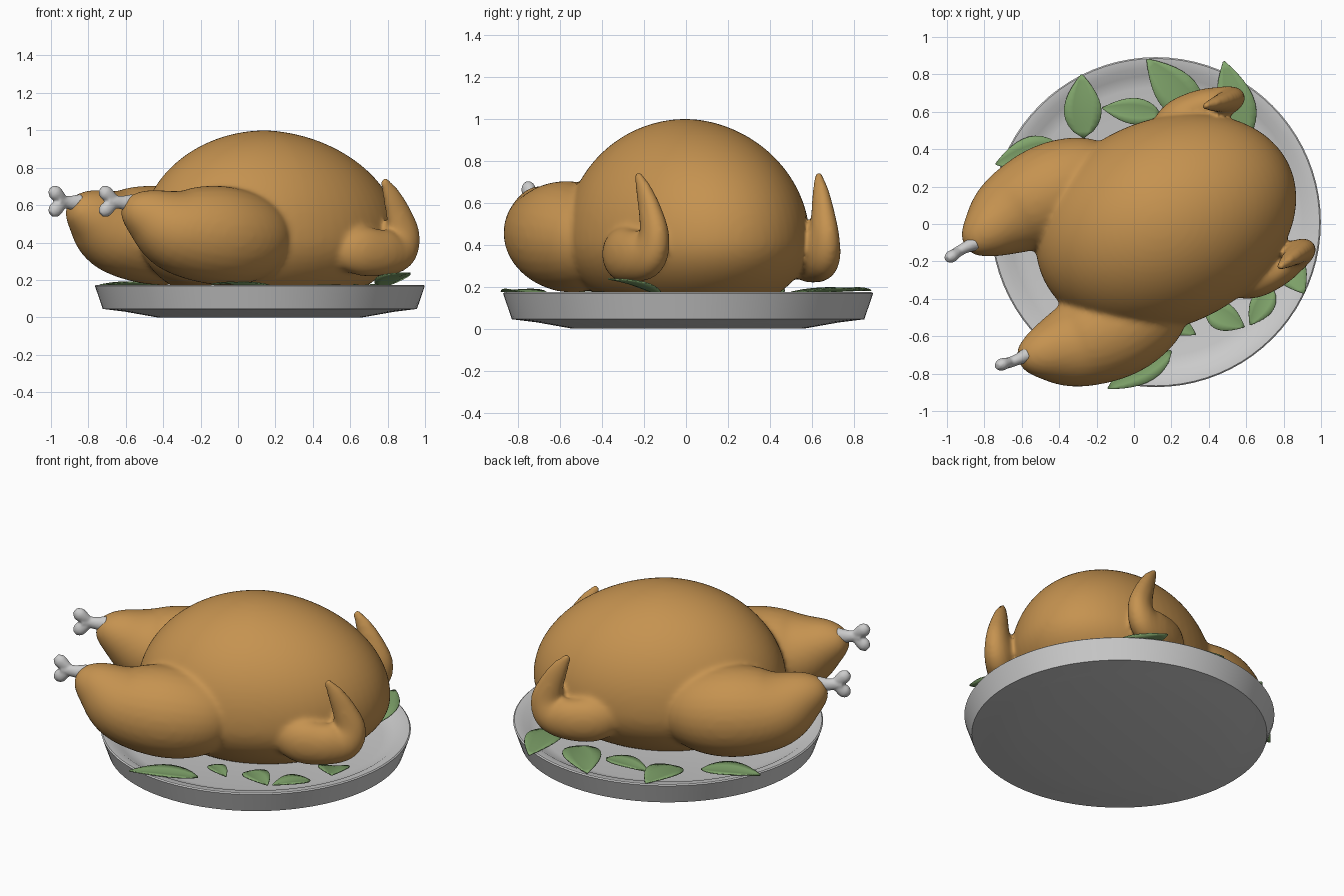
import bpy, bmesh, math
from mathutils import Vector, Matrix

if "Cube" in bpy.data.objects:
    bpy.data.objects.remove(bpy.data.objects["Cube"])

BIRD = Matrix.Translation((0.15, 0.0, 0)) @ Matrix.Rotation(math.radians(25), 4, 'Z')


def material(name, rgb):
    m = bpy.data.materials.new(name)
    m.diffuse_color = (*rgb, 1)
    m.use_nodes = True
    m.node_tree.nodes["Principled BSDF"].inputs["Base Color"].default_value = m.diffuse_color
    return m


def make(name, bm, mat=None, matrix=None):
    bmesh.ops.recalc_face_normals(bm, faces=bm.faces)
    me = bpy.data.meshes.new(name)
    bm.to_mesh(me)
    bm.free()
    ob = bpy.data.objects.new(name, me)
    bpy.context.collection.objects.link(ob)
    if mat:
        me.materials.append(mat)
    if matrix:
        ob.matrix_world = matrix
    for p in me.polygons:
        p.use_smooth = True
    return ob


def catmull(pts, steps):
    """Smoothly interpolate stations of (x, y, z, radius)."""
    p = [pts[0]] + pts + [pts[-1]]
    out = []
    for i in range(1, len(p) - 2):
        for s in range(steps):
            t = s / steps
            out.append([0.5 * (2 * b + (c - a) * t + (2 * a - 5 * b + 4 * c - d) * t * t
                               + (3 * b - a - 3 * c + d) * t ** 3)
                        for a, b, c, d in zip(*p[i - 1:i + 3])])
    return out + [list(pts[-1])]


def loft(bm, pts, side=1, flat=1.0, n=28, steps=6):
    """Closed tube of varying radius; side mirrors it across the bird."""
    st = catmull([(x, y * side, z, r) for x, y, z, r in pts], steps)
    pos = [Vector(s[:3]) for s in st]
    rings = []
    for i, s in enumerate(st):
        t = (pos[min(i + 1, len(st) - 1)] - pos[max(i - 1, 0)]).normalized()
        a = Vector((0, 1, 0))
        a = (a - t * a.dot(t)).normalized()
        b = t.cross(a)
        r = max(s[3], 0.004)
        rings.append([bm.verts.new(pos[i] + a * (r * flat * math.cos(k * math.tau / n))
                                   + b * (r * math.sin(k * math.tau / n))) for k in range(n)])
    for r0, r1 in zip(rings, rings[1:]):
        for k in range(n):
            bm.faces.new((r0[k], r0[(k + 1) % n], r1[(k + 1) % n], r1[k]))
    bm.faces.new(rings[0])
    bm.faces.new(rings[-1])


def fuse(ob, voxel, iterations):
    m = ob.modifiers.new("fuse", 'REMESH')
    m.mode = 'VOXEL'
    m.voxel_size = voxel
    m.use_smooth_shade = True
    s = ob.modifiers.new("soften", 'SMOOTH')
    s.factor = 0.5
    s.iterations = iterations


skin = material("roast_skin", (0.56, 0.29, 0.08))
green = material("leaf_green", (0.22, 0.38, 0.15))

# Roast bird: egg-shaped body with legs and wings fused on
bm = bmesh.new()
bmesh.ops.create_uvsphere(bm, u_segments=64, v_segments=40, radius=1)
for v in bm.verts:
    x, y, z = v.co
    up = 0.58 * (1 - 0.06 * max(0, x)) if z > 0 else 0.38
    v.co = (x * (0.75 if x > 0 else 0.70), 0.55 * y, max(0.1, 0.42 + z * up))
leg = [(-1.0, -0.33, 0.60, 0.0), (-0.975, -0.335, 0.59, 0.07), (-0.88, -0.355, 0.55, 0.145),
       (-0.70, -0.39, 0.465, 0.23), (-0.45, -0.40, 0.437, 0.265), (-0.22, -0.38, 0.42, 0.22),
       (-0.08, -0.35, 0.41, 0.10), (-0.04, -0.34, 0.41, 0.0)]
wing = [(0.17, -0.47, 0.36, 0.0), (0.21, -0.47, 0.36, 0.085), (0.32, -0.483, 0.355, 0.13),
        (0.45, -0.483, 0.345, 0.125), (0.56, -0.457, 0.36, 0.115), (0.60, -0.447, 0.44, 0.094),
        (0.575, -0.452, 0.54, 0.075), (0.525, -0.463, 0.65, 0.052), (0.47, -0.475, 0.742, 0.022)]
for side in (1, -1):
    loft(bm, leg, side)
    loft(bm, wing, side, flat=0.72)
fuse(make("roast_bird", bm, skin, BIRD), 0.014, 13)

# Leg bones: shaft splitting into two knobs
for side, label in ((1, "right"), (-1, "left")):
    bm = bmesh.new()
    loft(bm, [(-0.94, -0.33, 0.61, 0.05), (-1.0, -0.33, 0.613, 0.037),
              (-1.04, -0.328, 0.617, 0.034), (-1.085, -0.32, 0.62, 0.036)], side, flat=0.85, n=16)
    for s in (1, -1):
        loft(bm, [(-1.03, -0.328, 0.62, 0.02), (-1.07, -0.322, 0.62 + 0.025 * s, 0.035),
                  (-1.10, -0.318, 0.62 + 0.05 * s, 0.038), (-1.122, -0.315, 0.62 + 0.068 * s, 0.02)],
             side, flat=0.85, n=16)
    fuse(make(label + "_leg_bone", bm, None, BIRD), 0.006, 8)

# Plate: lathed profile
profile = [(0, 0), (0.55, 0), (0.72, 0.03), (0.84, 0.045), (0.882, 0.168), (0.875, 0.174),
           (0.825, 0.168), (0.785, 0.142), (0.72, 0.126), (0, 0.12)]
bm = bmesh.new()
verts = [bm.verts.new((r, 0, z)) for r, z in profile]
edges = [bm.edges.new(e) for e in zip(verts, verts[1:])]
bmesh.ops.spin(bm, geom=verts + edges, cent=(0, 0, 0), axis=(0, 0, 1),
               angle=math.tau, steps=80, use_duplicate=False)
bmesh.ops.remove_doubles(bm, verts=bm.verts, dist=0.0005)
plate = make("plate", bm, None, Matrix.Translation((0.117, 0.01, 0)))
bpy.context.view_layer.objects.active = plate
plate.select_set(True)
bpy.ops.object.shade_smooth_by_angle(angle=math.radians(30))

# Garnish leaves: (base x, y, z), (tip x, y, z), half width
leaves = [((-0.27, 0.46, 0.155), (-0.28, 0.80, 0.185), 0.10),
          ((0.36, 0.56, 0.155), (0.07, 0.88, 0.185), 0.11),
          ((0.14, 0.59, 0.15), (-0.17, 0.62, 0.16), 0.07),
          ((0.60, 0.45, 0.155), (0.48, 0.87, 0.185), 0.10),
          ((-0.40, 0.42, 0.16), (-0.74, 0.32, 0.175), 0.09),
          ((0.76, -0.12, 0.16), (0.91, -0.37, 0.24), 0.09),
          ((0.38, -0.45, 0.15), (0.59, -0.55, 0.16), 0.075),
          ((0.74, -0.34, 0.15), (0.62, -0.54, 0.165), 0.065),
          ((0.16, -0.50, 0.15), (0.33, -0.59, 0.16), 0.05),
          ((0.20, -0.68, 0.155), (-0.14, -0.88, 0.18), 0.08)]
for i, (base, tip, width) in enumerate(leaves):
    b, t = Vector(base), Vector(tip)
    across = Vector((0, 0, 1)).cross(t - b).normalized()
    bm = bmesh.new()
    rows = []
    for j in range(11):
        f = j / 10
        w = width * max(0.02, math.sin(math.pi * f ** 0.8)) ** 0.85
        mid = b.lerp(t, f) + Vector((0, 0, 0.01 * math.sin(math.pi * f)))
        rows.append([bm.verts.new(mid + across * (w * k / 2)
                                  + Vector((0, 0, 0.08 * w * abs(k)))) for k in range(-2, 3)])
    for r0, r1 in zip(rows, rows[1:]):
        for k in range(4):
            bm.faces.new((r0[k], r0[k + 1], r1[k + 1], r1[k]))
    leaf = make(f"leaf_{i + 1}", bm, green)
    leaf.modifiers.new("thickness", 'SOLIDIFY').thickness = 0.006
